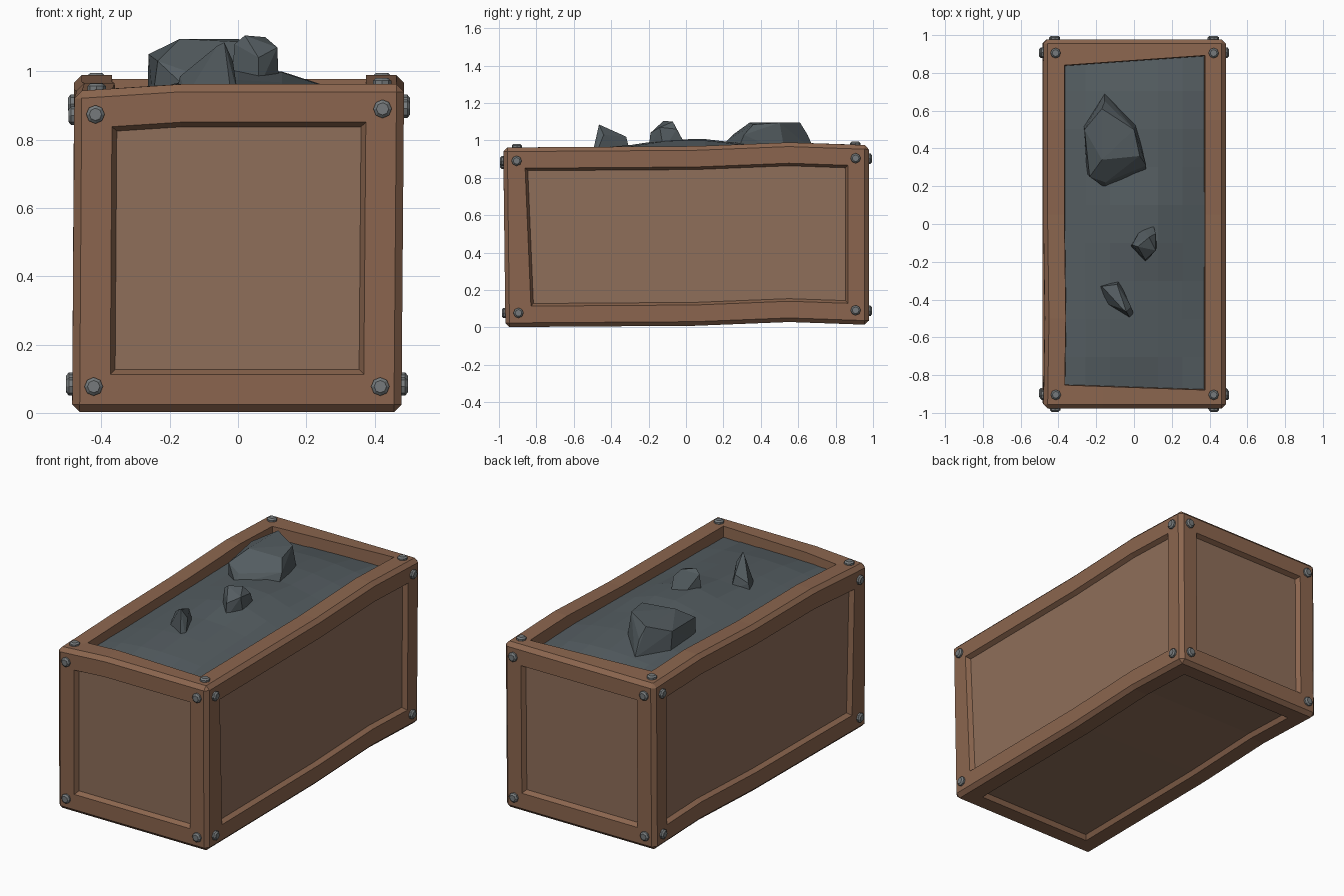
import bpy, bmesh, math
from mathutils import Vector, Matrix

if "Cube" in bpy.data.objects:
    bpy.data.objects.remove(bpy.data.objects["Cube"])


def material(name, rgb):
    m = bpy.data.materials.new(name)
    m.diffuse_color = (*rgb, 1)
    m.use_nodes = True
    m.node_tree.nodes["Principled BSDF"].inputs["Base Color"].default_value = m.diffuse_color
    return m


WOOD = material("frame wood", (0.26, 0.132, 0.077))
PANEL = material("panel wood", (0.275, 0.158, 0.102))
STONE = material("dark stone", (0.088, 0.108, 0.118))
METAL = material("bolt metal", (0.18, 0.195, 0.2))


def finish(bm, name, *mats):
    bmesh.ops.recalc_face_normals(bm, faces=bm.faces)
    me = bpy.data.meshes.new(name)
    bm.to_mesh(me)
    bm.free()
    for m in mats:
        me.materials.append(m)
    ob = bpy.data.objects.new(name, me)
    bpy.context.collection.objects.link(ob)
    return ob


def lerp(t, pts):
    for (a, u), (b, v) in zip(pts, pts[1:]):
        if t <= b:
            return u + (v - u) * max(0, (t - a) / (b - a))
    return pts[-1][1]


def warp(p):
    """Slight sag and lean that gives the crate its hand-made look."""
    z = p.z + lerp(p.y, [(-0.98, 0), (0.05, 0.007), (0.55, 0.027), (0.98, 0.012)])
    if p.z > 0.8 and p.y < -0.5:
        z -= lerp(p.x, [(-0.48, 0.02), (-0.17, 0)])
    x = p.x + (0.008 * (p.z - 0.5) if p.x > 0 else -0.006 * (0.5 - p.z))
    if p.x < 0:
        x += 0.008 * max(0, 1 - abs(p.y + 0.5) * 2) * p.z
    y = p.y
    if y < -0.8:
        y += 0.012 * (1 - p.z)
    return Vector((x, y, z))


# Crate: bevelled box with an inset recess on every side
bm = bmesh.new()
bmesh.ops.create_cube(bm, size=1, matrix=Matrix.Translation((0, 0, 0.482)) @ Matrix.Diagonal((0.965, 1.955, 0.96, 1)))
bmesh.ops.bevel(bm, geom=bm.edges[:], offset=0.022, segments=1, affect='EDGES', profile=0.5)
for axis, cuts in ((0, (-0.17, 0.19)), (1, (-0.5, 0.05, 0.55)), (2, (0.5,))):
    for c in cuts:
        co, no = Vector(), Vector()
        co[axis], no[axis] = c, 1
        bmesh.ops.bisect_plane(bm, geom=bm.verts[:] + bm.edges[:] + bm.faces[:], plane_co=co, plane_no=no)
bm.normal_update()
inner_shift = {}
for axis in range(3):
    for sign in (1, -1):
        n = Vector()
        n[axis] = sign
        faces = [f for f in bm.faces if f.normal.dot(n) > 0.99]
        top = axis == 2 and sign == 1
        bmesh.ops.inset_region(bm, faces=faces, thickness=0.089, use_even_offset=True, use_boundary=True)
        bmesh.ops.inset_region(bm, faces=faces, thickness=0.006 if top else 0.014,
                               use_even_offset=True, use_boundary=True)
        ring = {v for f in faces for v in f.verts}
        bmesh.ops.translate(bm, verts=list(ring), vec=-n * (0.12 if top else 0.026))
        for f in faces:
            f.material_index = 1
        # uneven opening edges
        for v in ring | {e.other_vert(v) for v in ring for e in v.link_edges}:
            if axis == 0 and v.co.y < -0.8:
                inner_shift[v] = Vector((0, 0.03 * (1 - v.co.z), 0))
            elif top and abs(v.co.y) > 0.8:
                inner_shift[v] = Vector((0, 0.07 * v.co.x if v.co.y > 0 else -0.035 * v.co.x, 0))
        bm.normal_update()
for v in bm.verts:
    v.co = warp(v.co) + inner_shift.get(v, Vector())
finish(bm, "crate", WOOD, PANEL)

# Heaped filling inside the crate
bm = bmesh.new()
bmesh.ops.create_grid(bm, x_segments=6, y_segments=9, size=1)
for v in bm.verts:
    x, y = v.co.x * 0.385, v.co.y * 0.905
    h = 0.9 + 0.06 * (1 - v.co.x ** 2) * (1 - v.co.y ** 4)
    h += 0.05 * math.exp(-((x - 0.06) / 0.2) ** 2 - (y / 0.25) ** 2)
    h += lerp(y, [(-0.98, 0), (0.05, 0.007), (0.55, 0.02), (0.98, 0)])
    v.co = (x, y, h)
finish(bm, "filling", STONE)


# Rocks: convex hulls of a few corner points
def rock(name, pts):
    bm = bmesh.new()
    for p in pts:
        bm.verts.new(p)
    r = bmesh.ops.convex_hull(bm, input=bm.verts[:])
    bmesh.ops.delete(bm, geom=[v for v in bm.verts if not v.link_faces], context='VERTS')
    bmesh.ops.dissolve_limit(bm, angle_limit=math.radians(4), verts=bm.verts[:], edges=bm.edges[:])
    finish(bm, name, STONE)


rock("large_rock", [
    (-0.155, 0.69, 0.94), (-0.265, 0.52, 0.92), (-0.25, 0.27, 0.92), (-0.15, 0.19, 0.95),
    (0.06, 0.27, 0.93), (0.01, 0.53, 0.93), (-0.155, 0.65, 1.03), (-0.262, 0.5, 1.05),
    (-0.235, 0.25, 1.03), (-0.15, 0.22, 1.0), (0.065, 0.31, 1.03), (-0.17, 0.61, 1.095),
    (-0.17, 0.34, 1.095), (0.0, 0.5, 1.095), (0.03, 0.36, 1.085)])
rock("middle_rock", [
    (-0.02, -0.12, 0.95), (0.06, -0.2, 0.95), (0.12, -0.12, 0.95), (0.1, 0.0, 0.97), (0.04, -0.02, 0.97),
    (-0.01, -0.11, 1.08), (0.06, -0.19, 1.04), (0.115, -0.14, 1.07), (0.115, -0.05, 1.06),
    (0.02, -0.12, 1.105), (0.08, -0.07, 1.1)])
rock("small_rock", [
    (-0.18, -0.33, 0.94), (-0.15, -0.42, 0.93), (-0.02, -0.5, 0.93), (0.0, -0.48, 0.93), (-0.08, -0.3, 0.94),
    (-0.17, -0.33, 0.985), (-0.09, -0.32, 1.02), (-0.04, -0.465, 1.085), (-0.06, -0.45, 1.075),
    (-0.015, -0.44, 1.03)])


# Bolts at the frame corners of the sides and the rim
def bolt(bm, pos, normal):
    rot = Vector(normal).to_track_quat('Z', 'Y').to_matrix().to_4x4()
    at = Matrix.Translation(pos) @ rot
    for r1, r2, h, z in ((0.027, 0.027, 0.024, -0.002), (0.027, 0.018, 0.008, 0.014)):
        bmesh.ops.create_cone(bm, cap_ends=True, segments=8, radius1=r1, radius2=r2, depth=h,
                              matrix=at @ Matrix.Translation((0, 0, z)))


bm = bmesh.new()
for s in (-1, 1):
    for t in (-1, 1):
        bolt(bm, warp(Vector((s * 0.418, t * 0.905, 0.962))), (0, 0, 1))
        for z in (0.077, 0.89):
            bolt(bm, warp(Vector((s * 0.42, t * 0.9775, z))), (0, t, 0))
            bolt(bm, warp(Vector((s * 0.4825, t * 0.907, z))), (s, 0, 0))
finish(bm, "bolts", METAL)
